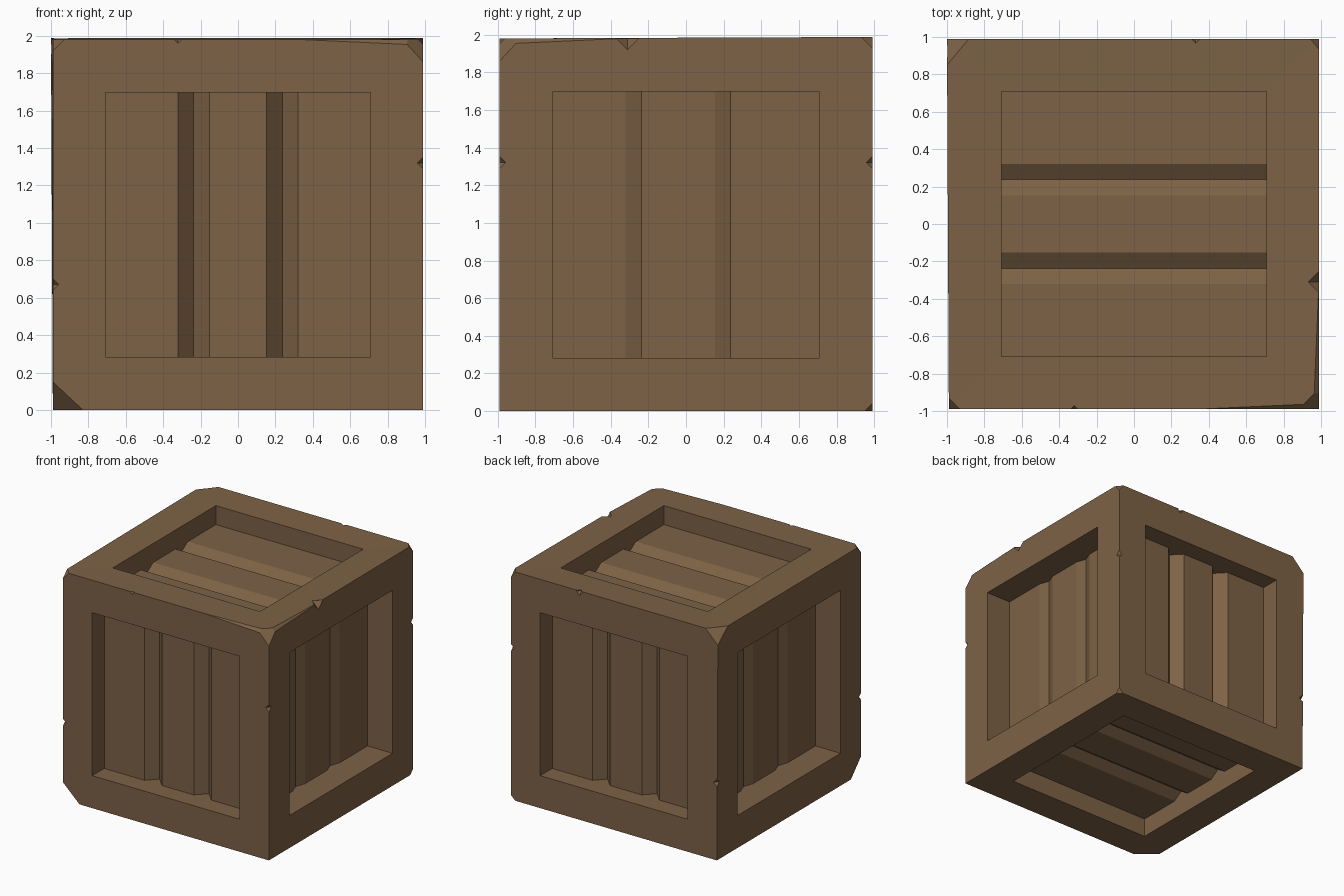
import bpy, bmesh
from mathutils import Vector, Matrix

if "Cube" in bpy.data.objects:
    bpy.data.objects.remove(bpy.data.objects["Cube"])

H = 0.99          # half size of the crate
OPEN = 0.708      # half size of each recessed opening
MID = Vector((0, 0, H))
X, Y, Z = Vector((1, 0, 0)), Vector((0, 1, 0)), Vector((0, 0, 1))

wood = bpy.data.materials.new("brown wood")
wood.diffuse_color = (0.205, 0.122, 0.061, 1)
wood.use_nodes = True
wood.node_tree.nodes["Principled BSDF"].inputs["Base Color"].default_value = wood.diffuse_color

bm = bmesh.new()


def face(points):
    bm.faces.new([bm.verts.new(p) for p in points])


def crate_side(n, u, v, recess, groove):
    """Frame, recess walls and a plank panel with two V grooves across u."""
    def P(a, b, d):
        return n * (H - d) + u * a + v * b
    ring = [(-1, -1), (1, -1), (1, 1), (-1, 1)]
    for i in range(4):
        (a, b), (c, d) = ring[i], ring[(i + 1) % 4]
        face([P(a * H, b * H, 0), P(c * H, d * H, 0),
              P(c * OPEN, d * OPEN, 0), P(a * OPEN, b * OPEN, 0)])
    prof = [(-OPEN, recess)]
    for c in (-0.237, 0.237):
        prof += [(c - 0.084, recess), (c, recess + groove), (c + 0.084, recess)]
    prof.append((OPEN, recess))
    # planks and grooves
    for (a, d), (b, e) in zip(prof, prof[1:]):
        face([P(a, -OPEN, d), P(b, -OPEN, e), P(b, OPEN, e), P(a, OPEN, d)])
    # recess walls
    for s in (-1, 1):
        w = s * OPEN
        face([P(w, -OPEN, 0), P(w, OPEN, 0), P(w, OPEN, recess), P(w, -OPEN, recess)])
        face([P(-OPEN, w, 0)] + [P(a, w, d) for a, d in prof] + [P(OPEN, w, 0)])


for s in (-1, 1):
    crate_side(Y * s, X, Z, 0.165, 0.088)   # front and back
    crate_side(X * s, Y, Z, 0.24, 0.031)    # left and right
    crate_side(Z * s, Y, X, 0.165, 0.056)   # top and bottom
bmesh.ops.remove_doubles(bm, verts=bm.verts[:], dist=1e-4)
bmesh.ops.recalc_face_normals(bm, faces=bm.faces[:])

# slightly uneven top corners
for v in bm.verts:
    if v.co.z > 0.98 and v.co.y > 0.98 and abs(v.co.x) > 0.98:
        v.co.z += 0.008
        if v.co.x < 0:
            v.co.x -= 0.01

# worn edges and chipped corners: (corner signs, cut length along x, y, z)
chips = [((1, -1, 1), (0.03, 0.65, 0.03)), ((1, -1, 1), (0.65, 0.03, 0.03)),
         ((1, -1, 1), (0.11, 0.11, 0.12)), ((-1, -1, -1), (0.16, 0.14, 0.15)),
         ((-1, 1, 1), (0.10, 0.12, 0.10)), ((-1, -1, 1), (0.06, 0.06, 0.06)),
         ((1, 1, 1), (0.04, 0.05, 0.05)), ((1, 1, -1), (0.04, 0.04, 0.04))]
for sign, cut in chips:
    corner = Vector(sign) * H
    normal = Vector([s / c for s, c in zip(sign, cut)])
    point = corner - X * sign[0] * cut[0]
    bmesh.ops.bisect_plane(bm, geom=bm.verts[:] + bm.edges[:] + bm.faces[:],
                           plane_co=point, plane_no=normal.normalized(),
                           clear_outer=True)
    bmesh.ops.holes_fill(bm, edges=[e for e in bm.edges if e.is_boundary], sides=0)
bmesh.ops.recalc_face_normals(bm, faces=bm.faces[:])
bmesh.ops.translate(bm, verts=bm.verts[:], vec=MID)


def make_object(name, mesh_bm):
    me = bpy.data.meshes.new(name)
    mesh_bm.to_mesh(me)
    mesh_bm.free()
    me.materials.append(wood)
    ob = bpy.data.objects.new(name, me)
    bpy.context.collection.objects.link(ob)
    return ob


crate = make_object("crate", bm)

# small nicks along the edges: (position, radius)
nicks = [((H, -H, 1.32), 0.032), ((-H, -H, 0.67), 0.032),
         ((H, H, 1.32), 0.032), ((-H, H, 0.67), 0.032),
         ((H, -0.31, 2 * H), 0.06), ((0.33, H, 2 * H), 0.03),
         ((-0.32, -H, 2 * H), 0.02)]
cb = bmesh.new()
for pos, r in nicks:
    # octahedron made from two four-sided cones
    vs = [cb.verts.new(Vector(pos) + d * r * s) for d in (X, Y, Z) for s in (1, -1)]
    for a in (0, 1):
        for b in (2, 3):
            for c in (4, 5):
                cb.faces.new((vs[a], vs[b], vs[c]))
bmesh.ops.recalc_face_normals(cb, faces=cb.faces[:])
cutter = make_object("nick_cutter", cb)
cutter.hide_render = True

mod = crate.modifiers.new("nicks", 'BOOLEAN')
mod.operation = 'DIFFERENCE'
mod.solver = 'EXACT'
mod.object = cutter
deps = bpy.context.evaluated_depsgraph_get()
crate.data = bpy.data.meshes.new_from_object(crate.evaluated_get(deps))
crate.modifiers.clear()
bpy.data.objects.remove(cutter)
